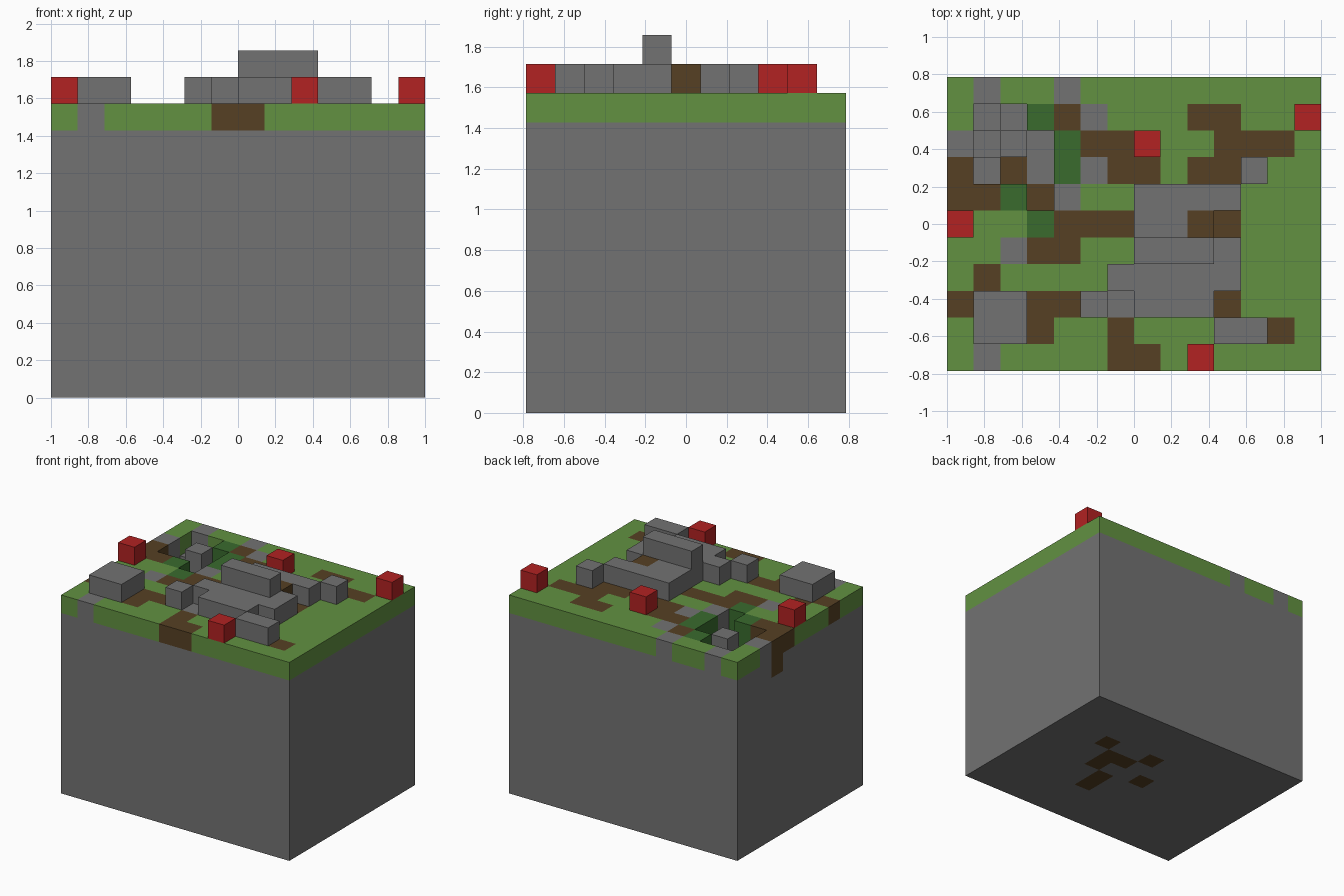
import bpy
import bmesh
from mathutils import Vector

if "Cube" in bpy.data.objects:
    bpy.data.objects.remove(bpy.data.objects["Cube"], do_unlink=True)

UNIT = 1 / 7
COLS, ROWS, TOP = 14, 11, 10

# Surface map seen from above, first row at the back:
# g grass, s stone, b soil, m moss
SURFACE = [
    "gsggsggggggggg",
    "gssmbsgggbbggg",
    "ssssmbbgggbbbg",
    "bsbsmsbbgbbsgg",
    "bbmbsggssssggg",
    "gggmbbbssbbggg",
    "ggsbbggssssggg",
    "gbggggsssssggg",
    "bssbbsssssbggg",
    "gssbggbgggssbg",
    "gsggggbbgggggg",
]

# Pit depth per column and row, in blocks
PITS = {(1, 1): 1, (2, 1): 2, (1, 2): 2, (3, 2): 2, (1, 3): 1,
        (2, 3): 2, (3, 3): 2, (3, 4): 2}

# Soil blocks showing on the underside
SOIL_BELOW = {(10, 3), (9, 4), (8, 4), (9, 5), (8, 6), (8, 7), (7, 3), (6, 5)}


def material(name, rgb):
    mat = bpy.data.materials.new(name)
    mat.use_nodes = True
    color = (*rgb, 1)
    mat.diffuse_color = color
    mat.node_tree.nodes["Principled BSDF"].inputs["Base Color"].default_value = color
    return mat


MATS = {
    "s": material("stone_grey", (0.17, 0.17, 0.17)),
    "g": material("grass_green", (0.122, 0.283, 0.053)),
    "b": material("soil_brown", (0.093, 0.051, 0.017)),
    "m": material("moss_dark_green", (0.041, 0.147, 0.027)),
    "r": material("marker_red", (0.445, 0.016, 0.016)),
}
KEYS = list(MATS)


def point(col, row, layer):
    """Grid corner to world position."""
    return Vector((col - COLS / 2, ROWS / 2 - row, layer)) * UNIT


def finish(name, bm, mats):
    mesh = bpy.data.meshes.new(name)
    bm.to_mesh(mesh)
    bm.free()
    for mat in mats:
        mesh.materials.append(mat)
    obj = bpy.data.objects.new(name, mesh)
    bpy.context.collection.objects.link(obj)
    return obj


def block(name, col, row, layer, width=1, depth=1, key="s"):
    """Box covering a run of grid cells."""
    low = point(col, row + depth, layer)
    high = point(col + width, row, layer + 1)
    bm = bmesh.new()
    bmesh.ops.create_cube(bm, size=1)
    bmesh.ops.scale(bm, vec=high - low, verts=bm.verts)
    bmesh.ops.translate(bm, vec=(low + high) / 2, verts=bm.verts)
    return finish(name, bm, [MATS[key]])


def ground_key(col, row, layer):
    """Colour of one ground cell, or None where it is empty."""
    if not (0 <= col < COLS and 0 <= row < ROWS and 0 <= layer <= TOP):
        return None
    floor = TOP - PITS.get((col, row), 0)
    key = SURFACE[row][col]
    if layer > floor:
        return None
    if layer == floor:
        return key
    if layer == 0 and (col, row) in SOIL_BELOW:
        return "b"
    if layer == TOP - 1 and (key == "m" or (col, row) == (0, 3)):
        return key
    return "s"


# Ground: only the exposed faces of the grid, merged per colour
SIDES = [(axis, sign) for axis in range(3) for sign in (-1, 1)]
bm = bmesh.new()
for col in range(COLS):
    for row in range(ROWS):
        for layer in range(TOP + 1):
            key = ground_key(col, row, layer)
            if key is None:
                continue
            cell = (col, row, layer)
            for axis, sign in SIDES:
                near = list(cell)
                near[axis] += sign
                if ground_key(*near) is not None:
                    continue
                corners = []
                for a, b in ((0, 0), (1, 0), (1, 1), (0, 1)):
                    corner = list(cell)
                    corner[axis] += sign > 0
                    corner[(axis + 1) % 3] += a
                    corner[(axis + 2) % 3] += b
                    corners.append(bm.verts.new(point(*corner)))
                # Rows run towards -y, so the winding is mirrored
                if sign > 0:
                    corners.reverse()
                bm.faces.new(corners).material_index = KEYS.index(key)
bmesh.ops.remove_doubles(bm, verts=bm.verts, dist=UNIT / 100)
bmesh.ops.dissolve_limit(bm, angle_limit=0.01, verts=bm.verts, edges=bm.edges,
                         delimit={'MATERIAL'})
finish("ground", bm, [MATS[k] for k in KEYS])

# Rocks standing on the ground
RAISED = TOP + 1
block("boulder", 1, 8, RAISED, 2, 2)
block("ruin_back_wall", 7, 4, RAISED, 4)
block("ruin_floor", 7, 5, RAISED, 2)
block("ruin_soil", 9, 5, RAISED, key="b")
block("ruin_middle", 7, 6, RAISED, 4)
block("ruin_front", 6, 7, RAISED, 5)
block("ruin_step", 7, 8, RAISED, 3)
block("ruin_ridge", 7, 6, RAISED + 1, 3)
block("front_rock", 10, 9, RAISED, 2)
block("left_rock", 11, 3, RAISED)
block("right_rock", 5, 8, RAISED)

# Red marker blocks
for i, (col, row) in enumerate([(0, 5), (7, 2), (9, 10), (13, 1)], 1):
    block(f"red_marker_{i}", col, row, RAISED, key="r")
